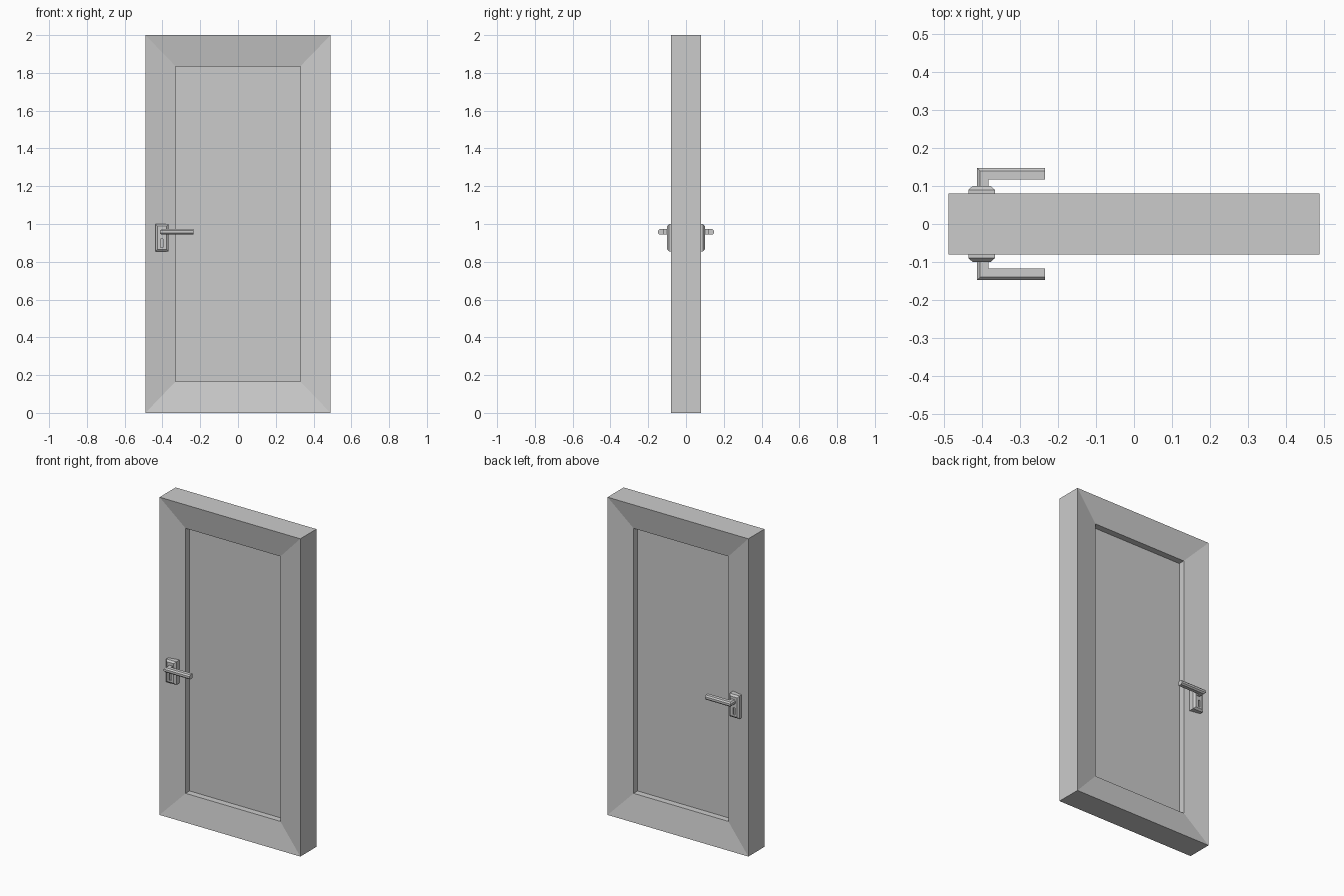
import bpy

if "Cube" in bpy.data.objects:
    bpy.data.objects.remove(bpy.data.objects["Cube"])


def rect(x0, x1, z0, z1, y):
    """Rectangular ring facing the front."""
    return [(x0, y, z0), (x1, y, z0), (x1, y, z1), (x0, y, z1)]


def loft(name, rings, cap_start):
    """Bridge successive rings, cap the end, mirror front to back."""
    n = len(rings[0])
    verts = [v for ring in rings for v in ring]
    faces = []
    for i in range(len(rings) - 1):
        a, b = i * n, (i + 1) * n
        for k in range(n):
            j = (k + 1) % n
            faces.append((a + k, a + j, b + j, b + k))
    faces.append(tuple(range(len(verts) - n, len(verts))))
    if cap_start:
        faces.append(tuple(reversed(range(n))))
    mesh = bpy.data.meshes.new(name)
    mesh.from_pydata(verts, [], faces)
    ob = bpy.data.objects.new(name, mesh)
    bpy.context.collection.objects.link(ob)
    mod = ob.modifiers.new("front_to_back", 'MIRROR')
    mod.use_axis = (False, True, False)
    mod.merge_threshold = 0.0005
    return ob


# Door leaf: sloped frame, straight step, recessed flat panel
loft("door_leaf", [
    rect(-0.49, 0.49, 0, 2, 0),
    rect(-0.49, 0.49, 0, 2, -0.08),
    rect(-0.33, 0.33, 0.167, 1.835, -0.05),
    rect(-0.33, 0.33, 0.167, 1.835, -0.01),
], False)

# Handle plate: chamfered rim and keyhole recess
loft("handle_plate", [
    rect(-0.437, -0.367, 0.855, 1.0, -0.05),
    rect(-0.437, -0.367, 0.855, 1.0, -0.09),
    rect(-0.426, -0.378, 0.866, 0.989, -0.10),
    rect(-0.411, -0.397, 0.876, 0.920, -0.10),
    rect(-0.411, -0.397, 0.876, 0.920, -0.09),
], True)

# Lever: section chamfered on its outer side, swept round a mitred corner
section = [(-0.007, -0.0145), (0.015, -0.0145), (0.015, 0.0145),
           (-0.007, 0.0145), (-0.015, 0.0065), (-0.015, -0.0065)]
XC, YC, ZC = -0.399, -0.133, 0.958
loft("handle_lever", [
    [(XC + u, -0.06, ZC + w) for u, w in section],
    [(XC + u, YC + u, ZC + w) for u, w in section],
    [(-0.235, YC + u, ZC + w) for u, w in section],
], True)
